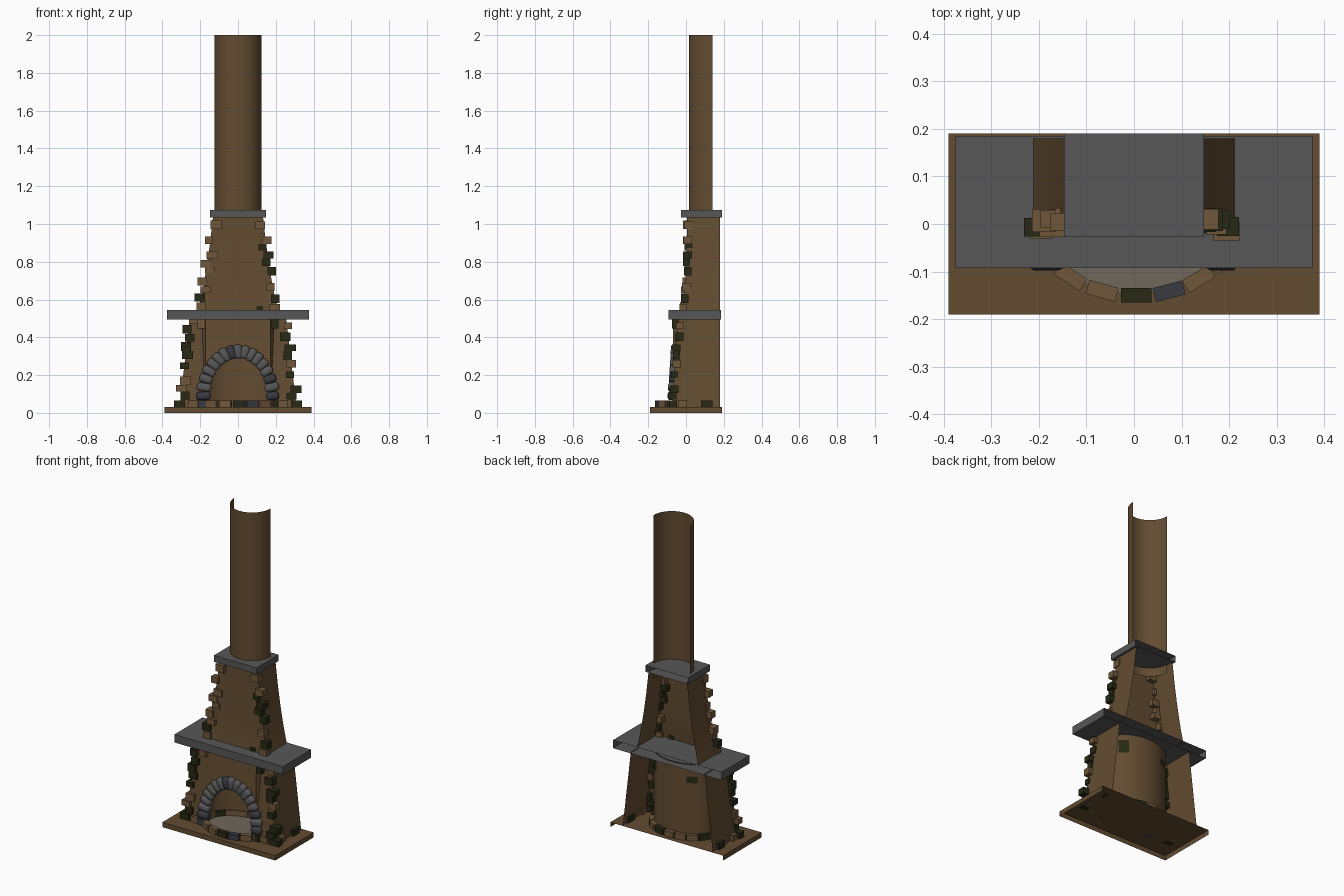
import bpy, bmesh, math, random
from mathutils import Matrix, Vector

if "Cube" in bpy.data.objects:
    bpy.data.objects.remove(bpy.data.objects["Cube"])

random.seed(7)


def material(name, rgb):
    m = bpy.data.materials.new(name)
    m.diffuse_color = (*rgb, 1)
    m.use_nodes = True
    m.node_tree.nodes["Principled BSDF"].inputs["Base Color"].default_value = m.diffuse_color
    return m


MATS = [material("plaster_brown", (.125, .072, .031)),
        material("light_brown_stone", (.162, .095, .043)),
        material("moss_green", (.020, .022, .007)),
        material("slab_grey", (.095, .095, .095)),
        material("slate_blue", (.040, .043, .054)),
        material("floor_grey", (.16, .135, .105))]
WALL, STONE, MOSS, GREY, SLATE, FLOOR = range(6)


def finish(name, bm, smooth=False, default=None):
    if default is not None:
        for f in bm.faces:
            f.material_index = default
    for f in bm.faces:
        f.smooth = smooth
    me = bpy.data.meshes.new(name)
    bm.to_mesh(me)
    bm.free()
    for m in MATS:
        me.materials.append(m)
    ob = bpy.data.objects.new(name, me)
    bpy.context.collection.objects.link(ob)
    return ob


def loft(bm, rows):
    vs = [[bm.verts.new(p) for p in r] for r in rows]
    for a, b in zip(vs, vs[1:]):
        for j in range(len(a) - 1):
            bm.faces.new((a[j], a[j + 1], b[j + 1], b[j]))


def block(bm, centre, size, mat, rot=None, bevel=0):
    """Add one stone block to a bmesh."""
    geo = bmesh.ops.create_cube(bm, size=1)
    vs = geo["verts"]
    bmesh.ops.scale(bm, vec=size, verts=vs)
    faces = {f for v in vs for f in v.link_faces}
    for f in faces:
        f.material_index = mat
    bmesh.ops.transform(bm, verts=vs, matrix=Matrix.Translation(centre) @ (rot or Matrix.Identity(4)))
    if bevel:
        edges = {e for v in vs for e in v.link_edges}
        bmesh.ops.bevel(bm, geom=list(edges), offset=bevel, segments=2,
                        profile=0.5, affect='EDGES', material=-1)


def slab(name, lo, hi, mat, drop_bottom=False):
    """Box with an open back, as it stands against a wall."""
    bm = bmesh.new()
    lo, hi = Vector(lo), Vector(hi)
    block(bm, (lo + hi) / 2, hi - lo, mat)
    bm.normal_update()
    gone = [f for f in bm.faces if f.normal.y > .9 or (drop_bottom and f.normal.z < -.9)]
    bmesh.ops.delete(bm, geom=gone, context='FACES')
    return finish(name, bm)


def interp(table, z):
    for (z0, *a), (z1, *b) in zip(table, table[1:]):
        if z <= z1:
            t = max(0, (z - z0) / (z1 - z0))
            return [p + (q - p) * t for p, q in zip(a, b)]
    return table[-1][1:]


# height, half width, front y
LOWER = [(.03, .31, -.075), (.50, .255, -.04)]
UPPER = [(.54, .212, -.02), (.60, .198, -.013), (.68, .182, -.005), (.78, .165, .0),
         (.90, .148, .004), (1.04, .132, .006)]
BACK = .18

# slabs
slab("hearth_base", (-.39, -.19, 0), (.39, .19, .03), WALL, True)
slab("mantel_slab", (-.375, -.092, .495), (.375, .185, .545), GREY)
slab("chimney_cap", (-.147, -.027, 1.035), (.147, .19, 1.075), GREY)

# lower body: side walls and a front with an arched opening
bm = bmesh.new()
(z0, w0, y0), (z1, w1, y1) = LOWER
for s in (-1, 1):
    a = [(s * w0, BACK, z0), (s * w0, y0, z0)]
    b = [(s * w1, BACK, z1), (s * w1, y1, z1)]
    loft(bm, [a, b] if s < 0 else [a[::-1], b[::-1]])
outline = [(-w0, z0), (-.17, z0)]
for i in range(17):
    t = math.pi * (1 - i / 16)
    outline.append((.17 * math.cos(t), .08 + .235 * math.sin(t)))
outline += [(.17, z0), (w0, z0), (w1, z1), (-w1, z1)]
bm.faces.new([bm.verts.new((x, interp(LOWER, z)[1], z)) for x, z in outline])
finish("lower_body", bm, default=WALL)

# upper hood with flared sides
bm = bmesh.new()
loft(bm, [[(-w, BACK, z), (-w, y, z), (w, y, z), (w, BACK, z)] for z, w, y in UPPER])
finish("upper_hood", bm, default=WALL)

# half-round chimney pipe
bm = bmesh.new()
arc = [math.pi * (1 + i / 20) for i in range(21)]
loft(bm, [[(.125 * math.cos(t), .14 + .125 * math.sin(t), z) for t in arc] for z in (.98, 2)])
finish("chimney_pipe", bm, True, WALL)

# rounded firebox wall with mossy patches near the top
bm = bmesh.new()
arc = [math.radians(210 - 240 * i / 36) for i in range(37)]
levels = (.03, .2, .34, .38, .42, .46, .5)
loft(bm, [[(.2 * math.cos(t), .14 * math.sin(t), z) for t in arc] for z in levels])
for f in bm.faces:
    c = f.calc_center_median()
    left = -.15 < c.x < -.08 and .38 < c.z < .42
    right = .12 < c.x < .175 and .38 < c.z < .46
    f.material_index = MOSS if c.y > 0 and (left or right) else WALL
finish("firebox_wall", bm, True)

# oval firebox floor
bm = bmesh.new()
bm.faces.new([bm.verts.new((.2 * math.cos(t), .145 * math.sin(t), .032))
              for t in (math.tau * i / 32 for i in range(32))])
finish("firebox_floor", bm, default=FLOOR)

# ring of hearth stones round the floor
bm = bmesh.new()
t, i = -math.pi / 2, 0
colours = [MOSS, SLATE, STONE, STONE, MOSS, STONE, STONE, MOSS, STONE,
           STONE, STONE, MOSS, STONE, SLATE, STONE, STONE]
while t < 1.5 * math.pi - .2:
    dx, dy = -.205 * math.sin(t), .15 * math.cos(t)
    block(bm, (.205 * math.cos(t) + .005, .15 * math.sin(t), .048), (.064, .03, .035),
          colours[i % 16], Matrix.Rotation(math.atan2(dy, dx), 4, 'Z'))
    t += .07 / math.hypot(dx, dy)
    i += 1
finish("hearth_stones", bm)

# rounded stones of the arch
bm = bmesh.new()
N = 17
for i in range(N):
    t = math.pi * i / (N - 1)
    x, z = .183 * math.cos(t), .09 + .235 * math.sin(t)
    tilt = math.atan2(math.sin(t) / .235, math.cos(t) / .183)
    rot = Matrix.Rotation(-tilt + random.uniform(-.1, .1), 4, 'Y')
    block(bm, (x, interp(LOWER, z)[1] - .002, z), (random.uniform(.066, .078), .05, .044),
          random.choice((GREY, GREY, SLATE)), rot, .014)
arch = finish("arch_stones", bm, True)


# corner stones climbing each edge of a body
def quoins(name, table, z_lo, z_hi):
    bm = bmesh.new()
    for s in (-1, 1):
        z, k = z_lo, 0
        while z < z_hi - .02:
            h = min(random.uniform(.032, .048), z_hi - z)
            w, y = interp(table, z + h / 2)
            shift = (.01 if k % 2 else -.01) + random.uniform(-.006, .006)
            size = (random.uniform(.042, .06), random.uniform(.036, .05), h)
            mossy = random.random() < (.42 if s < 0 else .62)
            block(bm, (s * (w - .006 + shift), y + .006 + random.uniform(-.006, .006), z + h / 2),
                  size, MOSS if mossy else STONE)
            z += h + random.choice((0, .004, .02, .04))
            k += 1
    finish(name, bm)


quoins("lower_corner_stones", LOWER, .07, .495)
quoins("upper_corner_stones", UPPER, .545, 1.035)

# footing stones along the bottom of the walls, and mantel brackets
bm = bmesh.new()
for s in (-1, 1):
    block(bm, (s * .31, -.068, .048), (.06, .04, .036), MOSS)
    block(bm, (s * .24, -.075, .048), (.05, .03, .036), STONE)
    block(bm, (s * .185, -.08, .048), (.055, .035, .036), SLATE if s < 0 else MOSS)
    block(bm, (s * .312, -.018, .048), (.03, .045, .036), STONE)
    block(bm, (s * .312, .11, .048), (.03, .06, .036), MOSS)
finish("footing_stones", bm)

bm = bmesh.new()
for s in (-1, 1):
    block(bm, (s * .195, -.055, .472), (.038, .04, .05), STONE if s < 0 else MOSS)
block(bm, (.115, -.018, .555), (.035, .012, .022), MOSS)
finish("mantel_brackets", bm)
